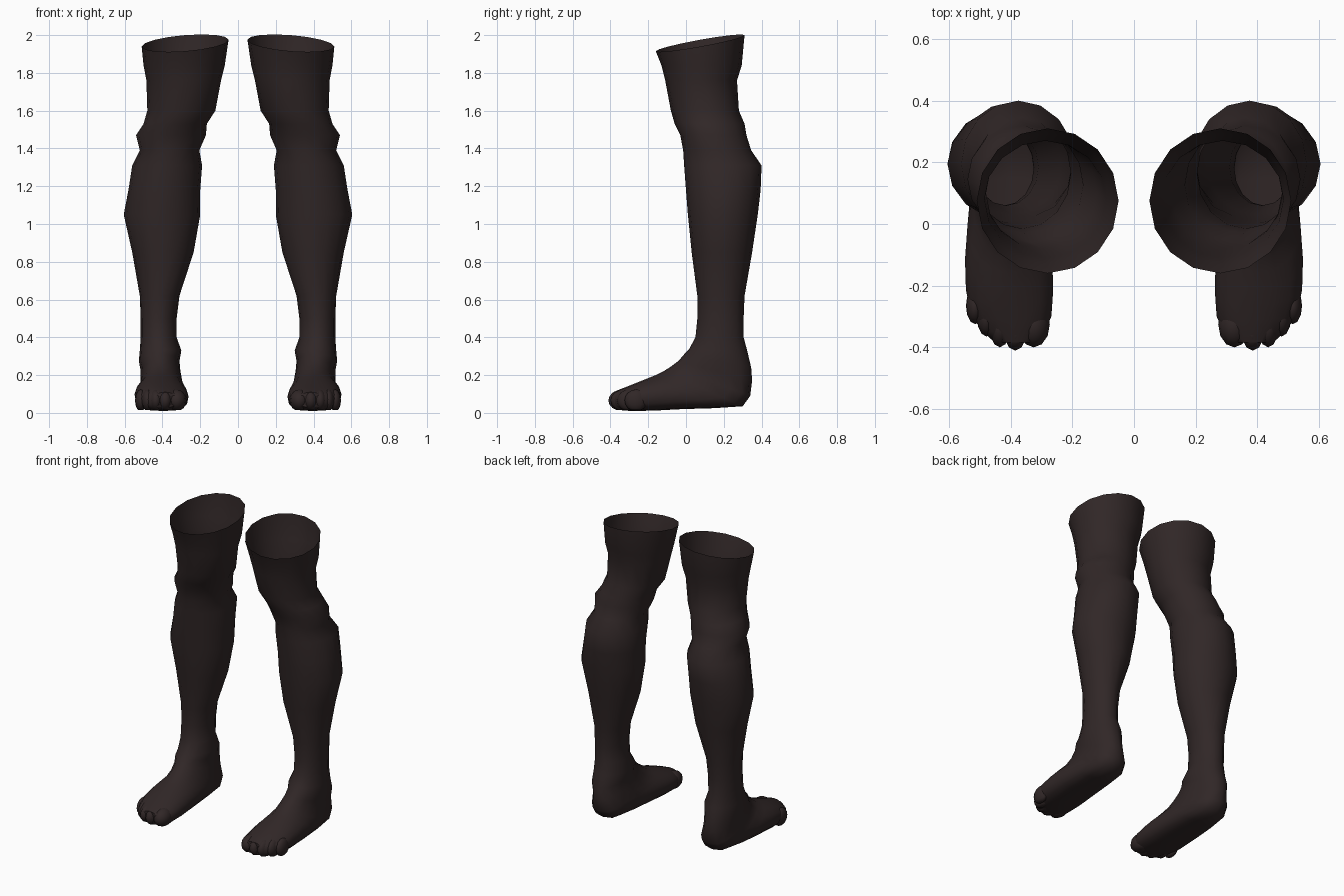
import bpy, bmesh, math
from mathutils import Matrix, Vector

cube = bpy.data.objects.get("Cube")
if cube:
    bpy.data.objects.remove(cube, do_unlink=True)

skin = bpy.data.materials.new("dark brown skin")
skin.use_nodes = True
colour = (0.030, 0.020, 0.020, 1)
skin.diffuse_color = colour
bsdf = skin.node_tree.nodes["Principled BSDF"]
bsdf.inputs["Base Color"].default_value = colour
bsdf.inputs["Roughness"].default_value = 0.8

SIDES = 16

# Upright sections: height, inner x, outer x, front y, back y
LEG = [
    (1.84, .07, .50, -.13, .295), (1.76, .09, .485, -.11, .27),
    (1.60, .12, .48, -.08, .28), (1.53, .165, .50, -.06, .31),
    (1.47, .17, .54, -.03, .32), (1.39, .205, .52, -.015, .345),
    (1.31, .19, .56, -.01, .40), (1.18, .20, .58, 0, .395),
    (1.05, .20, .605, .01, .38), (.85, .235, .56, .03, .35),
    (.62, .31, .52, .06, .31), (.50, .325, .515, .06, .305),
    (.40, .325, .515, .05, .305),
]
# Fanned sections: inner x, outer x, instep y z, heel or sole y z
FOOT = [
    (.30, .52, .015, .335, .325, .325), (.31, .525, -.01, .31, .345, .24),
    (.305, .515, -.04, .275, .35, .17), (.295, .515, -.08, .245, .34, .09),
    (.285, .525, -.12, .22, .30, .035), (.275, .54, -.16, .20, .15, .025),
    (.265, .548, -.21, .18, -.02, .02), (.262, .545, -.26, .16, -.17, .012),
    (.268, .525, -.31, .14, -.29, .010), (.29, .49, -.35, .125, -.35, .015),
    (.32, .45, -.385, .11, -.385, .03),
]
# Toes from big to little: x, y of centre, half width, half length
TOES = [(.325, -.325, .052, .065), (.385, -.335, .04, .066),
        (.435, -.325, .036, .065), (.478, -.30, .032, .055),
        (.515, -.265, .03, .05)]


def section(bm, side, x0, x1, front, back, flat=1.0, slant=0.0):
    """One closed loop spanning a front point and a back point."""
    cx, rx = (x0 + x1) / 2, (x1 - x0) / 2
    f, b = Vector((0, *front)), Vector((0, *back))
    mid, half = (f + b) / 2, (f - b) / 2
    loop = []
    for i in range(SIDES):
        a = math.tau * i / SIDES
        s, c = math.sin(a), math.cos(a)
        if c < 0:
            s = math.copysign(abs(s) ** flat, s)
            c = -abs(c) ** flat
        p = mid + half * c
        loop.append(bm.verts.new((side * (cx + rx * s), p.y, p.z + slant * s)))
    return loop


def finish(name, bm):
    bmesh.ops.recalc_face_normals(bm, faces=bm.faces)
    mesh = bpy.data.meshes.new(name)
    bm.to_mesh(mesh)
    bm.free()
    mesh.materials.append(skin)
    obj = bpy.data.objects.new(name, mesh)
    bpy.context.collection.objects.link(obj)
    bpy.ops.object.select_all(action='DESELECT')
    obj.select_set(True)
    bpy.context.view_layer.objects.active = obj
    bpy.ops.object.shade_smooth_by_angle(angle=math.radians(60))


def build_leg(name, side):
    bm = bmesh.new()
    # Slanted open rim, then thigh to ankle, then heel to toe
    loops = [section(bm, side, .05, .51, (-.16, 1.915), (.31, 2.0), slant=-.018)]
    for z, x0, x1, y0, y1 in LEG:
        loops.append(section(bm, side, x0, x1, (y0, z), (y1, z)))
    for x0, x1, yf, zf, yb, zb in FOOT:
        sole = 1.0 if zb > .1 else .7
        loops.append(section(bm, side, x0, x1, (yf, zf), (yb, zb), sole))
    for a, b in zip(loops, loops[1:]):
        for i in range(SIDES):
            j = (i + 1) % SIDES
            bm.faces.new((a[i], a[j], b[j], b[i]))
    bm.faces.new(loops[-1])
    finish(name, bm)


def build_toes(name, side):
    bm = bmesh.new()
    for x, y, w, l in TOES:
        place = Matrix.Translation((side * x, y, .066))
        size = Matrix.Diagonal((w, l + .01, .058, 1))
        bmesh.ops.create_uvsphere(bm, u_segments=12, v_segments=8, radius=1,
                                  matrix=place @ size)
    low = min(v.co.z for v in bm.verts)
    for v in bm.verts:
        v.co.z = max(v.co.z, low + .006)
    finish(name, bm)


for label, side in (("left", 1), ("right", -1)):
    build_leg(label + "_leg", side)
    build_toes(label + "_toes", side)
